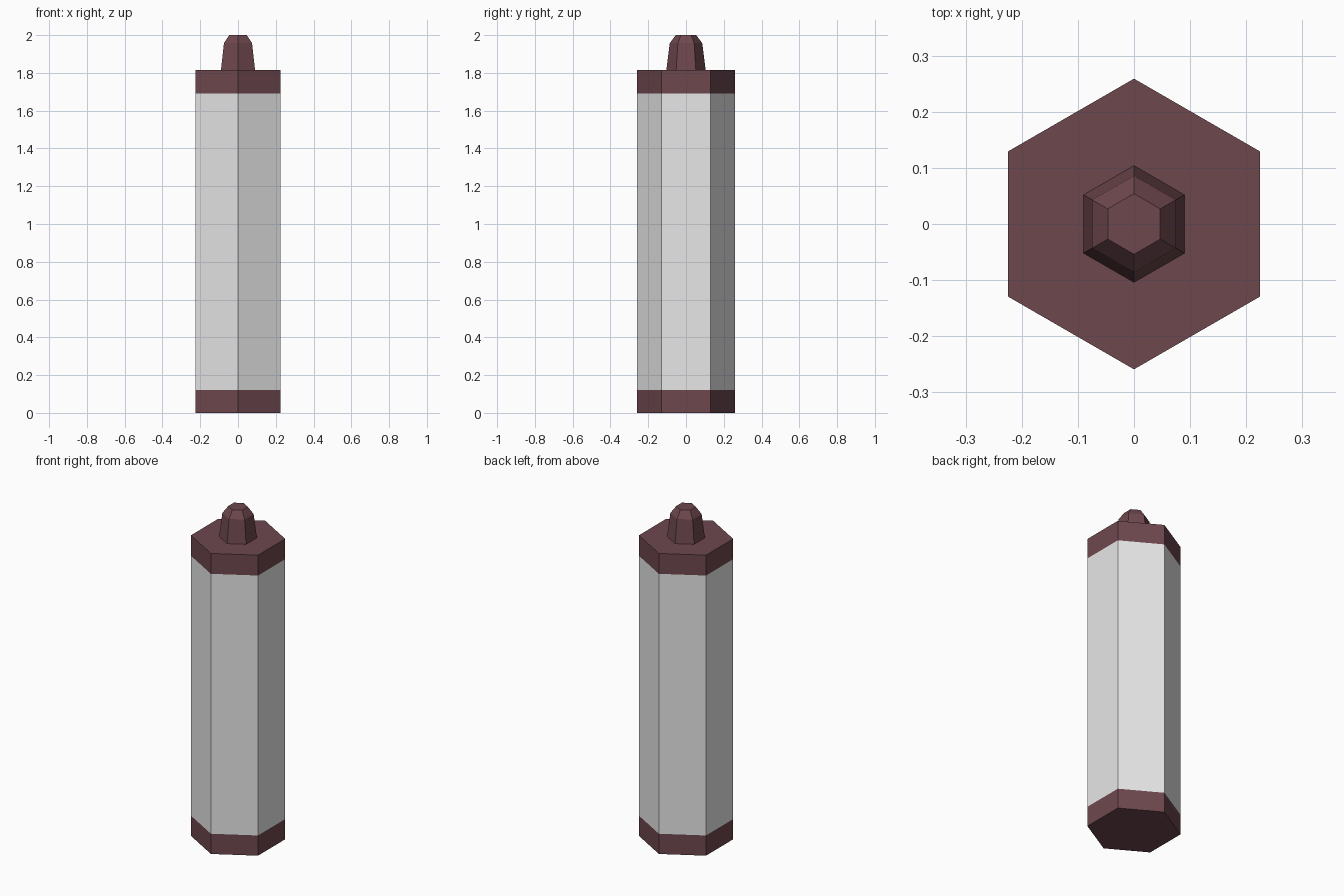
import bpy
import bmesh
from math import cos, sin, pi

SIDES = 6
BODY_RADIUS = 0.259

cube = bpy.data.objects.get("Cube")
if cube:
    bpy.data.objects.remove(cube, do_unlink=True)


def make_material(name, colour):
    mat = bpy.data.materials.new(name)
    mat.use_nodes = True
    mat.diffuse_color = colour
    bsdf = mat.node_tree.nodes["Principled BSDF"]
    bsdf.inputs["Base Color"].default_value = colour
    bsdf.inputs["Roughness"].default_value = 0.8
    return mat


def hex_part(name, profile, material, bottom=False, top=False):
    """Stack hexagonal rings from (radius, height) pairs, with optional end faces."""
    bm = bmesh.new()
    angles = [pi / 2 + 2 * pi * i / SIDES for i in range(SIDES)]
    rings = [[bm.verts.new((r * cos(a), r * sin(a), z)) for a in angles]
             for r, z in profile]
    for low, high in zip(rings, rings[1:]):
        for i in range(SIDES):
            j = (i + 1) % SIDES
            bm.faces.new((low[i], low[j], high[j], high[i]))
    if bottom:
        bm.faces.new(rings[0][::-1])
    if top:
        bm.faces.new(rings[-1])
    mesh = bpy.data.meshes.new(name)
    bm.to_mesh(mesh)
    bm.free()
    mesh.materials.append(material)
    obj = bpy.data.objects.new(name, mesh)
    bpy.context.collection.objects.link(obj)
    return obj


maroon = make_material("dull maroon", (0.155, 0.064, 0.076, 1))
grey = make_material("light grey", (0.8, 0.8, 0.8, 1))

# Flush bands and barrel
hex_part("bottom_cap", [(BODY_RADIUS, 0), (BODY_RADIUS, 0.122)], maroon, bottom=True)
hex_part("barrel", [(BODY_RADIUS, 0.122), (BODY_RADIUS, 1.692)], grey)
hex_part("top_cap", [(BODY_RADIUS, 1.692), (BODY_RADIUS, 1.815)], maroon, top=True)

# Tapered tip with a chamfered end
hex_part("tip", [(0.104, 1.815), (0.086, 1.957), (0.054, 2)], maroon, top=True)
